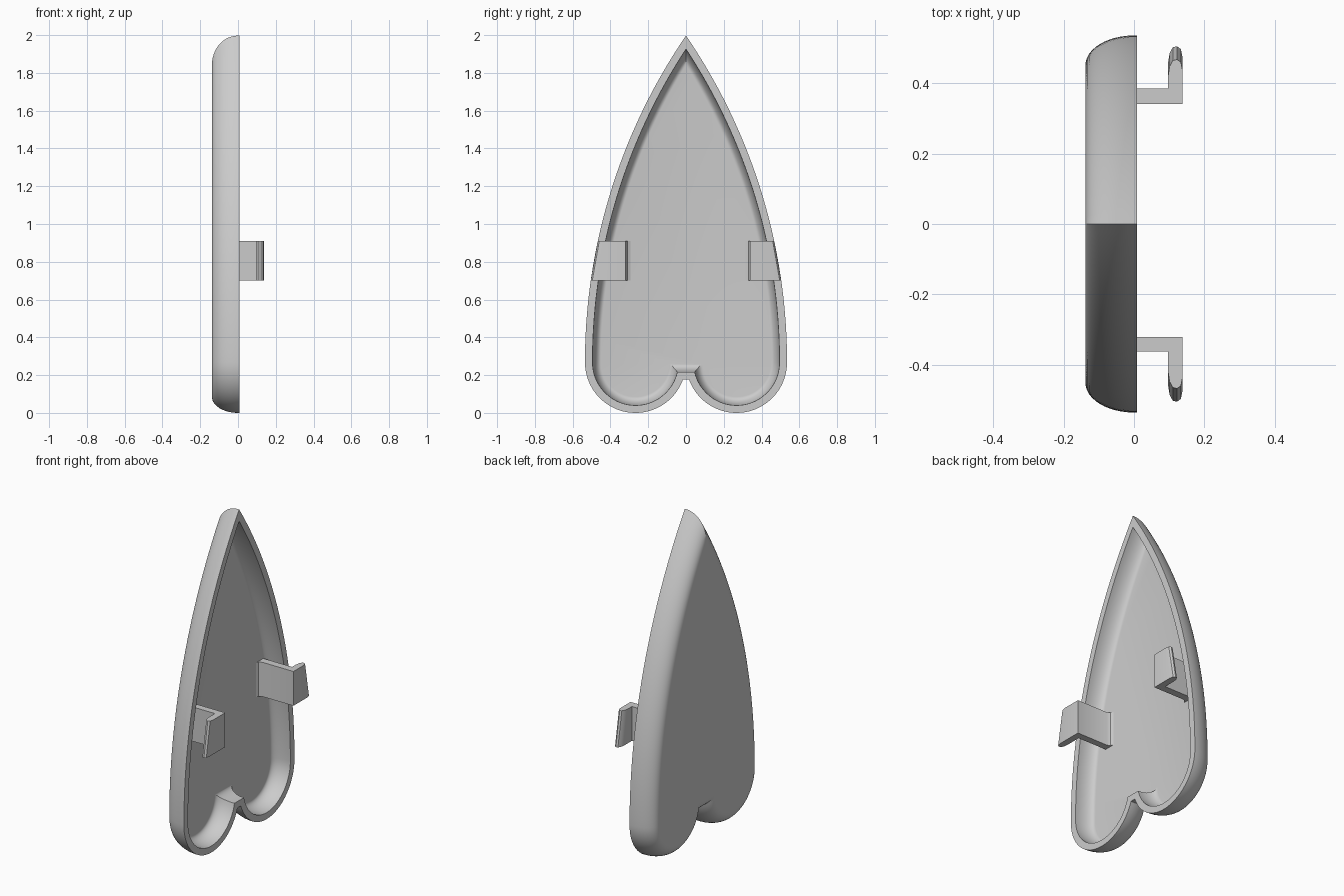
import bpy, bmesh
from math import sin, cos, asin, pi, sqrt

if "Cube" in bpy.data.objects:
    bpy.data.objects.remove(bpy.data.objects["Cube"], do_unlink=True)

HALF, LOBE, NOTCH = 0.535, 0.2675, 0.176   # half width, lobe radius, notch height
SIDE = 3.064                               # radius of the long side arcs
RIM, FLOOR, BACK = 0.008, -0.098, -0.138   # depths along x

grey = bpy.data.materials.new("light grey")
grey.use_nodes = True
grey.diffuse_color = (0.6, 0.6, 0.6, 1)
grey.node_tree.nodes["Principled BSDF"].inputs["Base Color"].default_value = grey.diffuse_color


def finish(bm, name):
    bmesh.ops.recalc_face_normals(bm, faces=bm.faces)
    mesh = bpy.data.meshes.new(name)
    bm.to_mesh(mesh)
    bm.free()
    mesh.materials.append(grey)
    obj = bpy.data.objects.new(name, mesh)
    bpy.context.collection.objects.link(obj)
    bpy.ops.object.select_all(action="DESELECT")
    obj.select_set(True)
    bpy.context.view_layer.objects.active = obj
    bpy.ops.object.shade_smooth_by_angle(angle=pi / 6)
    return obj


def outline(d, n_side=40, n_lobe=36):
    """Upside-down heart, inset by d, as a closed list of (y, z)."""
    half = []
    r = SIDE - d
    top = asin(sqrt(r * r - (SIDE - HALF) ** 2) / r)
    for i in range(n_side):
        a = top * (1 - i / n_side)
        half.append((HALF - SIDE + r * cos(a), LOBE + r * sin(a)))
    r = LOBE - d
    end = pi + asin((LOBE - NOTCH - d) / r)
    for i in range(n_lobe + 1):
        a = (2 * pi - end) * i / n_lobe
        half.append((LOBE + r * cos(a), LOBE - r * sin(a)))
    return half + [(-y, z) for y, z in reversed(half[1:])]


# Shell: heart outlines stacked along a rounded outer and inner edge
steps = 12
arc = [i / steps * pi / 2 for i in range(steps + 1)]
outer = [(BACK * sin(a), 0.085 * (1 - cos(a))) for a in arc]
inner = [(FLOOR * sin(a), 0.04 + 0.045 * (1 - cos(a))) for a in arc]
section = outer[::-1] + [(RIM, 0), (RIM, 0.04)] + inner

bm = bmesh.new()
rings = [[bm.verts.new((x, y, z)) for y, z in outline(d)] for x, d in section]
for a, b in zip(rings, rings[1:]):
    for i in range(len(a)):
        j = (i + 1) % len(a)
        bm.faces.new((a[i], a[j], b[j], b[i]))
bm.faces.new(rings[0])
bm.faces.new(rings[-1])
finish(bm, "heart_shell")


def clip(name, side, near, far):
    """Angled clip: post on the floor, arm reaching out to the shell's edge."""
    post = [(FLOOR - 0.01, near - 0.025), (FLOOR, near - 0.025), (FLOOR + 0.007, near - 0.01),
            (FLOOR + 0.025, near), (0.1375, near)]
    tip = [(0.1375, 0.03), (0.133, 0.008), (0.122, 0), (0.11, 0.003), (0.101, 0.02), (0.097, 0.045)]
    foot = [(0.097, far), (FLOOR - 0.01, far)]
    bm = bmesh.new()
    loops = []
    for z in (0.70, 0.91):
        edge = HALF - SIDE + sqrt(SIDE ** 2 - (z - LOBE) ** 2)
        pts = post + [(x, edge - k) for x, k in tip] + foot
        loops.append([bm.verts.new((x, side * y, z)) for x, y in pts])
    low, high = loops
    for i in range(len(low)):
        j = (i + 1) % len(low)
        bm.faces.new((low[i], low[j], high[j], high[i]))
    bm.faces.new(low)
    bm.faces.new(high)
    finish(bm, name)


clip("back_clip", 1, 0.34, 0.385)
clip("front_clip", -1, 0.32, 0.362)
